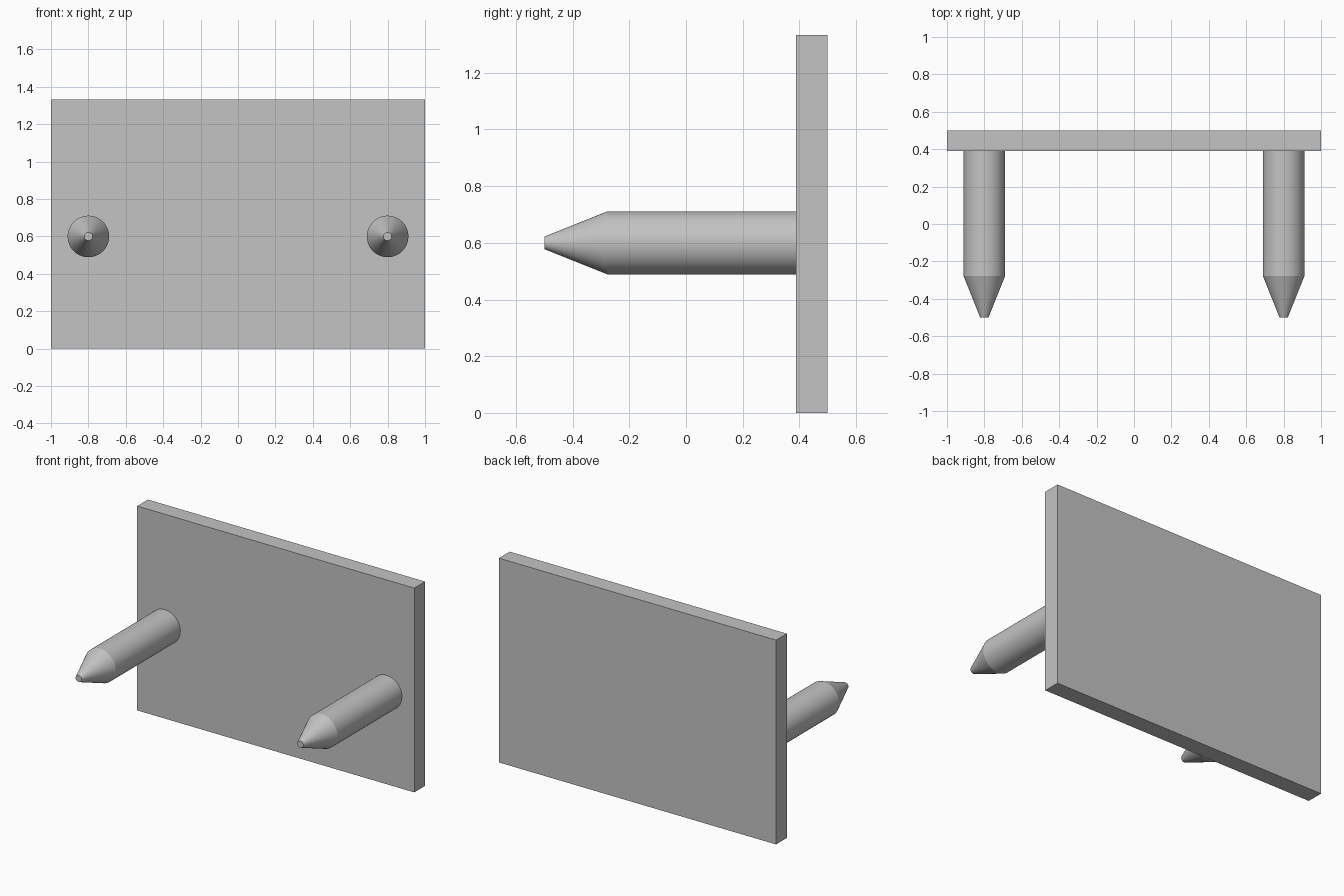
import bpy, bmesh, math
from mathutils import Matrix

cube = bpy.data.objects.get("Cube")
if cube:
    bpy.data.objects.remove(cube, do_unlink=True)

# Single grey material
grey = bpy.data.materials.new("plain_grey")
grey.use_nodes = True
colour = (0.55, 0.55, 0.55, 1)
grey.diffuse_color = colour
for node in grey.node_tree.nodes:
    if node.type == 'BSDF_PRINCIPLED':
        node.inputs["Base Color"].default_value = colour

WIDTH, HEIGHT = 2.0, 1.333
FRONT, BACK = 0.389, 0.5
PEG_X, PEG_Z = 0.8, 0.6
SIDES = 64


def add_object(name, bm):
    bmesh.ops.recalc_face_normals(bm, faces=bm.faces)
    mesh = bpy.data.meshes.new(name)
    bm.to_mesh(mesh)
    bm.free()
    mesh.materials.append(grey)
    obj = bpy.data.objects.new(name, mesh)
    bpy.context.collection.objects.link(obj)
    return obj


# Upright back plate
bm = bmesh.new()
bmesh.ops.create_cube(bm, size=1)
bmesh.ops.scale(bm, vec=(WIDTH, BACK - FRONT, HEIGHT), verts=bm.verts)
bmesh.ops.translate(bm, vec=(0, (FRONT + BACK) / 2, HEIGHT / 2), verts=bm.verts)
add_object("back_plate", bm)

# Peg profile as (y, radius), from the plate to the blunt tip
PROFILE = [(FRONT, 0.111), (-0.278, 0.111), (-0.5, 0.022)]


def add_peg(name, x):
    bm = bmesh.new()
    rings = []
    for y, radius in PROFILE:
        ring = []
        for i in range(SIDES):
            a = math.tau * i / SIDES
            ring.append(bm.verts.new((x + radius * math.cos(a), y, PEG_Z + radius * math.sin(a))))
        rings.append(ring)
    for a, b in zip(rings, rings[1:]):
        for i in range(SIDES):
            j = (i + 1) % SIDES
            bm.faces.new((a[i], a[j], b[j], b[i]))
    bm.faces.new(rings[0])
    bm.faces.new(rings[-1])
    peg = add_object(name, bm)
    bpy.ops.object.select_all(action='DESELECT')
    peg.select_set(True)
    bpy.context.view_layer.objects.active = peg
    bpy.ops.object.shade_smooth_by_angle(angle=math.radians(15))


# Pair of tapered pegs
add_peg("left_peg", PEG_X)
add_peg("right_peg", -PEG_X)
